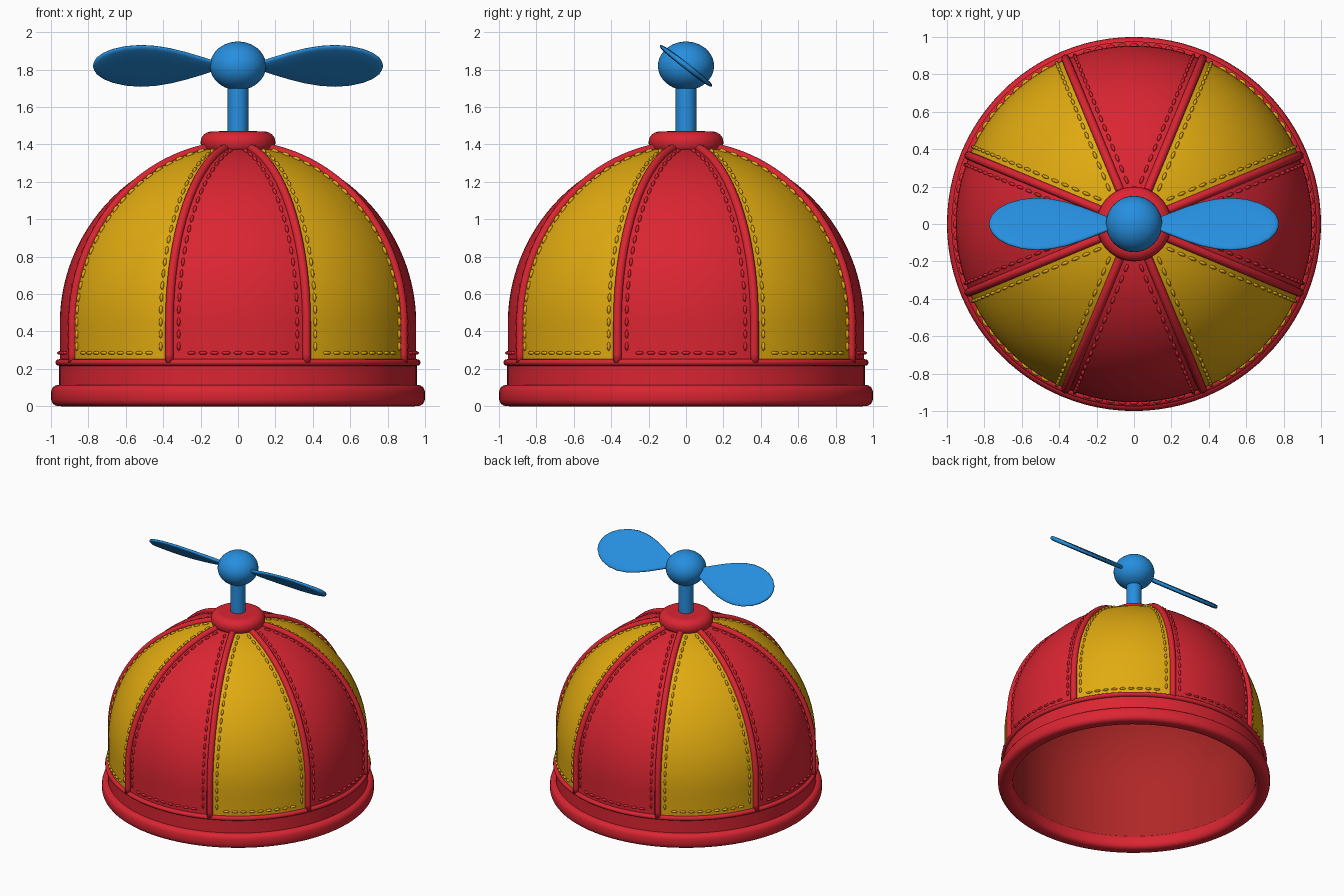
import bpy, bmesh, math
from mathutils import Vector, Matrix

if "Cube" in bpy.data.objects:
    bpy.data.objects.remove(bpy.data.objects["Cube"])

TAU = 2 * math.pi


def material(name, rgb):
    m = bpy.data.materials.new(name)
    lin = [((c / 255 + 0.055) / 1.055) ** 2.4 for c in rgb]
    m.diffuse_color = (*lin, 1)
    m.use_nodes = True
    m.node_tree.nodes["Principled BSDF"].inputs["Base Color"].default_value = m.diffuse_color
    return m


RED = material("red cloth", (218, 37, 50))
YELLOW = material("yellow cloth", (224, 170, 16))
BLUE = material("blue plastic", (38, 143, 223))
LINING = material("dark red lining", (176, 39, 39))


def finish(name, bm, mats, rule=None, fix=True):
    bmesh.ops.remove_doubles(bm, verts=bm.verts, dist=1e-5)
    if fix:
        bmesh.ops.recalc_face_normals(bm, faces=bm.faces)
    me = bpy.data.meshes.new(name)
    for m in mats:
        me.materials.append(m)
    for f in bm.faces:
        f.smooth = True
        if rule:
            f.material_index = rule(f.calc_center_median())
    bm.to_mesh(me)
    bm.free()
    ob = bpy.data.objects.new(name, me)
    bpy.context.collection.objects.link(ob)
    return ob


def loft(bm, rings, caps=False):
    """Skin a list of closed rings."""
    vs = [[bm.verts.new(p) for p in r] for r in rings]
    n = len(vs[0])
    for a, b in zip(vs, vs[1:]):
        for i in range(n):
            k = (i + 1) % n
            bm.faces.new((a[i], a[k], b[k], b[i]))
    if caps:
        bm.faces.new(vs[0][::-1])
        bm.faces.new(vs[-1])


def lathe(name, profile, mats, rule=None, seg=96, fix=True):
    bm = bmesh.new()
    loft(bm, [[(r * math.cos(TAU * (i + .0) / seg), r * math.sin(TAU * i / seg), z)
               for i in range(seg)] for r, z in profile])
    return finish(name, bm, mats, rule, fix)


# Dome profile by arc length: short straight wall, then a quarter circle
R, Z0, WALL = 0.953, 0.44, 0.205
LENGTH = WALL + R * math.pi / 2


def surf(s):
    """radius, height and slope angle at arc length s"""
    if s < WALL:
        return R, Z0 - WALL + s, 0.0
    a = (s - WALL) / R
    return R * math.cos(a), Z0 + R * math.sin(a), a


def panel(p):
    return int(((math.atan2(p.y, p.x) + TAU + TAU / 16) % TAU) / (TAU / 8)) % 2


# Cloth dome with eight alternating panels
steps = [LENGTH * i / 40 for i in range(41)]
lathe("dome_panels", [surf(s)[:2] for s in steps], [RED, YELLOW], panel, fix=False)

# Inner lining, facing inward
inner = [(0.9 * math.cos(a), Z0 + 0.9 * math.sin(a))
         for a in [math.pi / 2 * (1 - i / 24) for i in range(25)]]
lathe("lining", inner + [(0.9, 0.05)], [LINING], fix=False)

# Head band, piping and rolled brim
lathe("head_band", [(0.956, 0.08), (0.956, 0.235)], [RED], fix=False)


def ring_profile(rc, zc, hr, hz, power, n=24):
    pts = []
    for i in range(n + 1):
        c, s = math.cos(TAU * i / n), math.sin(TAU * i / n)
        pts.append((rc + hr * math.copysign(abs(c) ** power, c),
                    zc + hz * math.copysign(abs(s) ** power, s)))
    return pts


lathe("band_piping", ring_profile(0.955, 0.234, 0.021, 0.018, 1, 12), [RED])
lathe("brim", ring_profile(0.945, 0.0575, 0.055, 0.0575, 0.7), [RED])

# Raised seams between the panels
bm = bmesh.new()
for k in range(8):
    ang = TAU * (k + 0.5) / 8
    d, side = Vector((math.cos(ang), math.sin(ang), 0)), Vector((-math.sin(ang), math.cos(ang), 0))
    rings = []
    for i in range(37):
        r, z, a = surf(1.58 * i / 36)
        nrm = d * math.cos(a) + Vector((0, 0, math.sin(a)))
        c = d * r + Vector((0, 0, z)) + nrm * 0.004
        rings.append([c + 0.023 * (nrm * math.cos(t) + side * math.sin(t))
                      for t in [TAU * j / 12 for j in range(12)]])
    loft(bm, rings, True)
finish("seams", bm, [RED])

# Stitches: small flattened beads along every seam and above the band
bm = bmesh.new()


def stitch(pos, along, nrm):
    m = Matrix((along, nrm.cross(along), nrm)).transposed().to_4x4()
    m = Matrix.Translation(pos) @ m @ Matrix.Diagonal((0.024, 0.0095, 0.012, 1))
    bmesh.ops.create_uvsphere(bm, u_segments=8, v_segments=6, radius=1, matrix=m)


UP = Vector((0, 0, 1))
for k in range(8):
    ang = TAU * (k + 0.5) / 8
    d, side = Vector((math.cos(ang), math.sin(ang), 0)), Vector((-math.sin(ang), math.cos(ang), 0))
    for off in (-0.052, 0.052):
        for i in range(22):
            r, z, a = surf(0.085 + 0.0655 * i)
            h = d * math.sqrt(r * r - off * off) + side * off
            out = h.normalized()
            nrm = out * math.cos(a) + UP * math.sin(a)
            along = (d * -math.sin(a) + UP * math.cos(a))
            along = (along - nrm * along.dot(nrm)).normalized()
            stitch(h + UP * z + nrm * 0.002, along, nrm)
    for i in range(-4, 5):
        t = TAU * k / 8 + i * 0.066
        out = Vector((math.cos(t), math.sin(t), 0))
        stitch(out * (R + 0.002) + UP * 0.285, Vector((-out.y, out.x, 0)), out)
finish("stitches", bm, [RED, YELLOW], panel)


# Top button, post and hub
def dome_profile(r, zc, h, n=20):
    return [(r * math.cos(a), zc + h * math.sin(a))
            for a in [math.pi * (i / n - 0.5) for i in range(n + 1)]]


lathe("top_button", ring_profile(0.13, 1.41, 0.07, 0.06, 0.9) , [RED], seg=48)
lathe("button_top", [(0.14, 1.469), (0.0, 1.474)], [RED], seg=48, fix=False)
lathe("post", [(0.055, 1.42), (0.055, 1.76)], [BLUE], seg=32, fix=False)
lathe("hub", dome_profile(0.15, 1.82, 0.13), [BLUE], seg=48, fix=False)

# Two propeller blades lying in one tilted plane
OUTLINE = [(0.08, .03), (0.14, .045), (0.2, .075), (0.28, .115), (0.36, .148), (0.44, .170),
           (0.52, .178), (0.6, .168), (0.67, .142), (0.72, .108), (0.755, .066), (0.77, .032),
           (0.775, .006)]
TILT = math.radians(-38)
for name, sx in (("blade_right", 1), ("blade_left", -1)):
    bm = bmesh.new()
    rings = []
    for x, w in OUTLINE:
        th = min(0.017, w * 0.3)
        ring = []
        for j in range(24):
            c, s = math.cos(TAU * j / 24), math.sin(TAU * j / 24)
            u, v = w * c, th * math.copysign(abs(s) ** 0.6, s)
            ring.append((sx * x, u * math.cos(TILT) - v * math.sin(TILT),
                         1.82 + u * math.sin(TILT) + v * math.cos(TILT)))
        rings.append(ring)
    loft(bm, rings, True)
    finish(name, bm, [BLUE])
